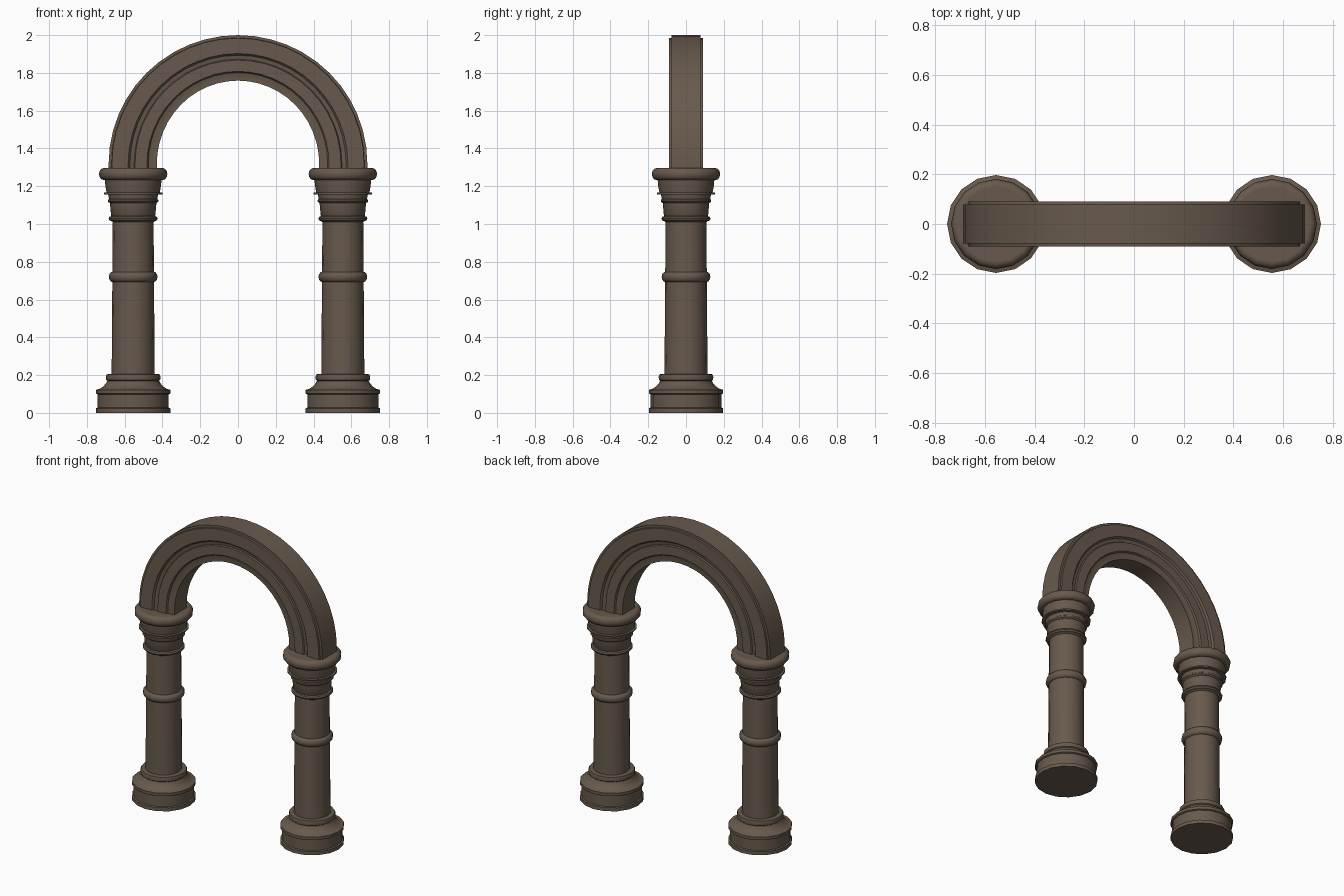
import bpy, bmesh, math

if "Cube" in bpy.data.objects:
    bpy.data.objects.remove(bpy.data.objects["Cube"])

stone = bpy.data.materials.new("brown stone")
stone.diffuse_color = (0.138, 0.102, 0.074, 1)
stone.use_nodes = True
stone.node_tree.nodes["Principled BSDF"].inputs["Base Color"].default_value = stone.diffuse_color


def finish(name, bm, angle):
    bmesh.ops.recalc_face_normals(bm, faces=bm.faces)
    me = bpy.data.meshes.new(name)
    bm.to_mesh(me)
    bm.free()
    me.materials.append(stone)
    ob = bpy.data.objects.new(name, me)
    bpy.context.collection.objects.link(ob)
    bpy.ops.object.select_all(action='DESELECT')
    ob.select_set(True)
    bpy.context.view_layer.objects.active = ob
    bpy.ops.object.shade_smooth_by_angle(angle=math.radians(angle))


def lathe(name, cx, profile, n=16):
    bm = bmesh.new()
    rings = [[bm.verts.new((cx + r * math.cos(2 * math.pi * i / n),
                            r * math.sin(2 * math.pi * i / n), z))
              for i in range(n)] for r, z in profile]
    for a, b in zip(rings, rings[1:]):
        for i in range(n):
            j = (i + 1) % n
            bm.faces.new((a[i], a[j], b[j], b[i]))
    bm.faces.new(rings[0])
    bm.faces.new(rings[-1])
    finish(name, bm, 35)


def roll(r, bulge, z0, z1, steps=6):
    # half-round moulding profile
    return [(r + bulge * math.sin(math.pi * k / steps),
             (z0 + z1) / 2 - (z1 - z0) / 2 * math.cos(math.pi * k / steps))
            for k in range(steps + 1)]


# column parts as (radius, height) profiles
base = [(.197, 0), (.197, .024), (.188, .028), (.188, .098), (.197, .103),
        (.197, .122), (.178, .127), (.158, .14), (.143, .158), (.137, .17),
        (.143, .175), (.145, .19), (.141, .204), (.118, .207)]
shaft = [(.114, .2), (.108, 1.02)]
capital = ([(.108, 1.01)] + roll(.115, .015, 1.015, 1.042, 4) +
           [(.117, 1.045), (.123, 1.11), (.133, 1.118), (.133, 1.128),
            (.128, 1.132), (.132, 1.155), (.154, 1.157), (.154, 1.166),
            (.141, 1.168), (.147, 1.2), (.15, 1.232)] +
           roll(.157, .024, 1.233, 1.296) + [(.15, 1.296)])

for side, cx in (("left", -.555), ("right", .555)):
    lathe(side + "_base", cx, base)
    lathe(side + "_shaft", cx, shaft)
    lathe(side + "_shaft_ring", cx, roll(.107, .022, .692, .748))
    lathe(side + "_capital", cx, capital)

# moulded arch: half section (radius, half depth) swept over a half circle
half = [(.685, .078), (.67, .078), (.668, .09), (.582, .09), (.572, .078),
        (.55, .074), (.545, .082), (.482, .082), (.475, .072), (.455, .066),
        (.43, .066)]
section = half + [(r, -y) for r, y in reversed(half)]
path = [(0, 1.28)] + [(math.pi * k / 24, 1.317) for k in range(25)] + [(math.pi, 1.28)]
bm = bmesh.new()
rings = []
for a, cz in path:
    # slightly less tall than wide on the outside, taller on the inside
    rings.append([bm.verts.new((r * math.cos(a), y,
                  cz + (r - .002 + (.685 - r) * .055) * math.sin(a)))
                  for r, y in section])
m = len(section)
for a, b in zip(rings, rings[1:]):
    for i in range(m):
        j = (i + 1) % m
        bm.faces.new((a[i], a[j], b[j], b[i]))
bm.faces.new(rings[0])
bm.faces.new(rings[-1])
finish("arch", bm, 30)
